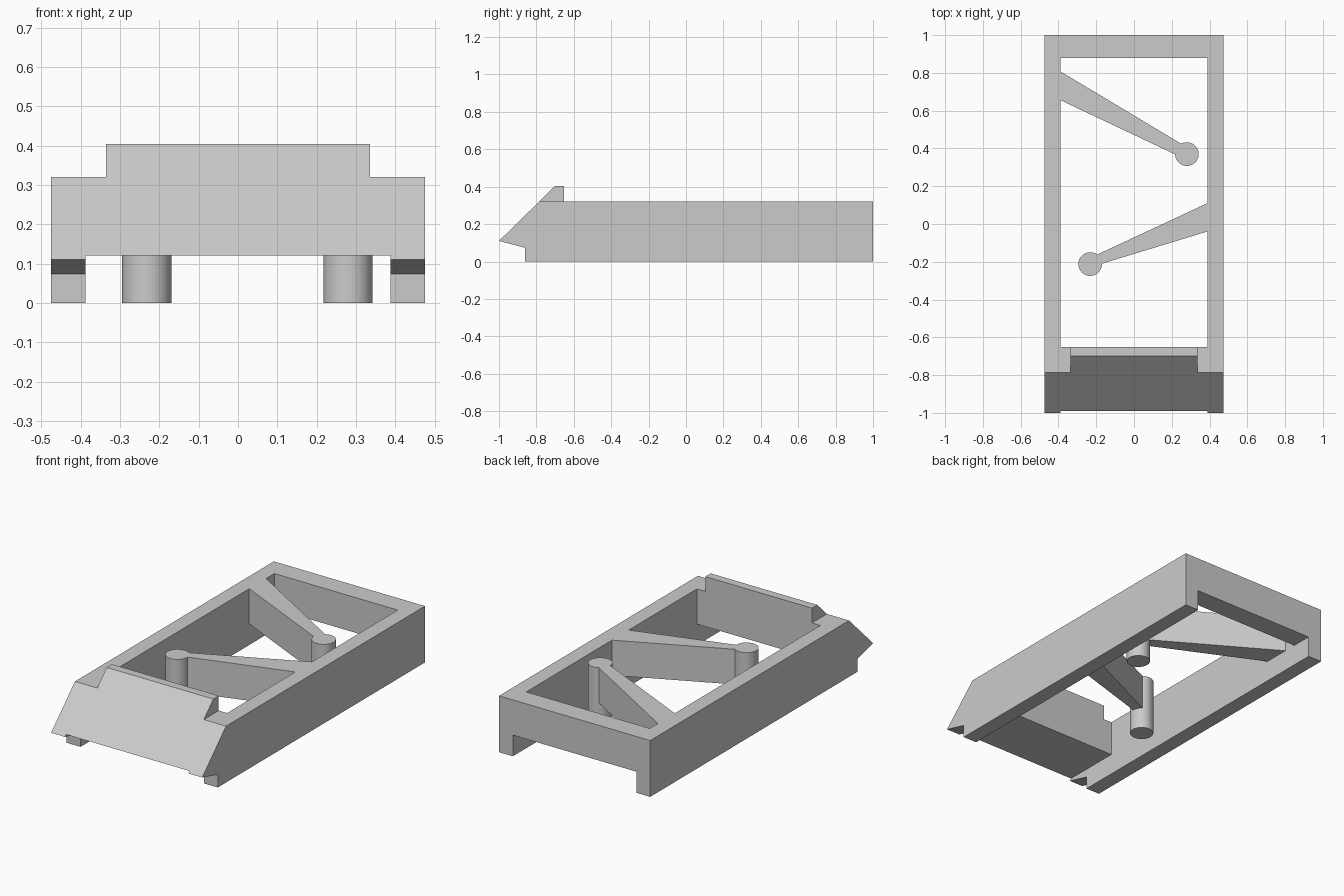
import bpy, bmesh
from mathutils import Vector

if "Cube" in bpy.data.objects:
    bpy.data.objects.remove(bpy.data.objects["Cube"])

grey = bpy.data.materials.new("plain_grey")
grey.diffuse_color = (0.6, 0.6, 0.6, 1)
grey.use_nodes = True
grey.node_tree.nodes["Principled BSDF"].inputs["Base Color"].default_value = grey.diffuse_color

TOP, UNDER = 0.32, 0.12      # deck height, height of the open underside
HALF, INNER = 0.475, 0.388   # outer and inner half widths


def prism(name, points, offset):
    """Extrude a flat outline along offset."""
    bm = bmesh.new()
    face = bm.faces.new([bm.verts.new(p) for p in points])
    ext = bmesh.ops.extrude_face_region(bm, geom=[face])
    moved = [g for g in ext["geom"] if isinstance(g, bmesh.types.BMVert)]
    bmesh.ops.translate(bm, verts=moved, vec=Vector(offset))
    bmesh.ops.recalc_face_normals(bm, faces=bm.faces)
    mesh = bpy.data.meshes.new(name)
    bm.to_mesh(mesh)
    bm.free()
    mesh.materials.append(grey)
    obj = bpy.data.objects.new(name, mesh)
    bpy.context.collection.objects.link(obj)
    return obj


def box(name, x0, x1, y0, y1, z0, z1):
    return prism(name, [(x0, y0, z0), (x1, y0, z0), (x1, y1, z0), (x0, y1, z0)],
                 (0, 0, z1 - z0))


# Frame: side profile with sloping nose and raised lip
side = [(-1, 0.11), (-0.70, 0.404), (-0.652, 0.404), (-0.652, TOP), (1, TOP),
        (1, 0), (-0.86, 0), (-0.86, 0.073)]
frame = prism("frame", [(-HALF, y, z) for y, z in side], (2 * HALF, 0, 0))

# Cutters: open centre, underside channel, and the corners beside the lip
cutters = [
    box("centre_cutter", -INNER, INNER, -0.652, 0.88, -0.1, 0.6),
    box("channel_cutter", -INNER, INNER, -1.2, 1.2, -0.2, UNDER),
    box("left_lip_cutter", -0.6, -0.335, -1.2, -0.5, TOP, 0.6),
    box("right_lip_cutter", 0.335, 0.6, -1.2, -0.5, TOP, 0.6),
]
bpy.context.view_layer.objects.active = frame
for c in cutters:
    mod = frame.modifiers.new("cut", "BOOLEAN")
    mod.operation = "DIFFERENCE"
    mod.solver = "EXACT"
    mod.object = c
    bpy.ops.object.modifier_apply(modifier=mod.name)
    bpy.data.objects.remove(c)

# Tapered arms reaching inward from the rails, each ending in a round post
arms = [
    ("rear", [(-INNER, 0.807), (-INNER, 0.655), (0.28, 0.339), (0.28, 0.407)], (0.28, 0.37)),
    ("front", [(INNER, 0.11), (INNER, -0.04), (-0.232, -0.229), (-0.232, -0.179)], (-0.232, -0.212)),
]
for name, outline, (px, py) in arms:
    prism(name + "_arm", [(x, y, UNDER) for x, y in outline], (0, 0, TOP - UNDER))
    bpy.ops.mesh.primitive_cylinder_add(vertices=48, radius=0.0625, depth=TOP,
                                        location=(px, py, TOP / 2))
    post = bpy.context.object
    post.name = name + "_post"
    post.data.materials.append(grey)
    bpy.ops.object.shade_smooth_by_angle()
